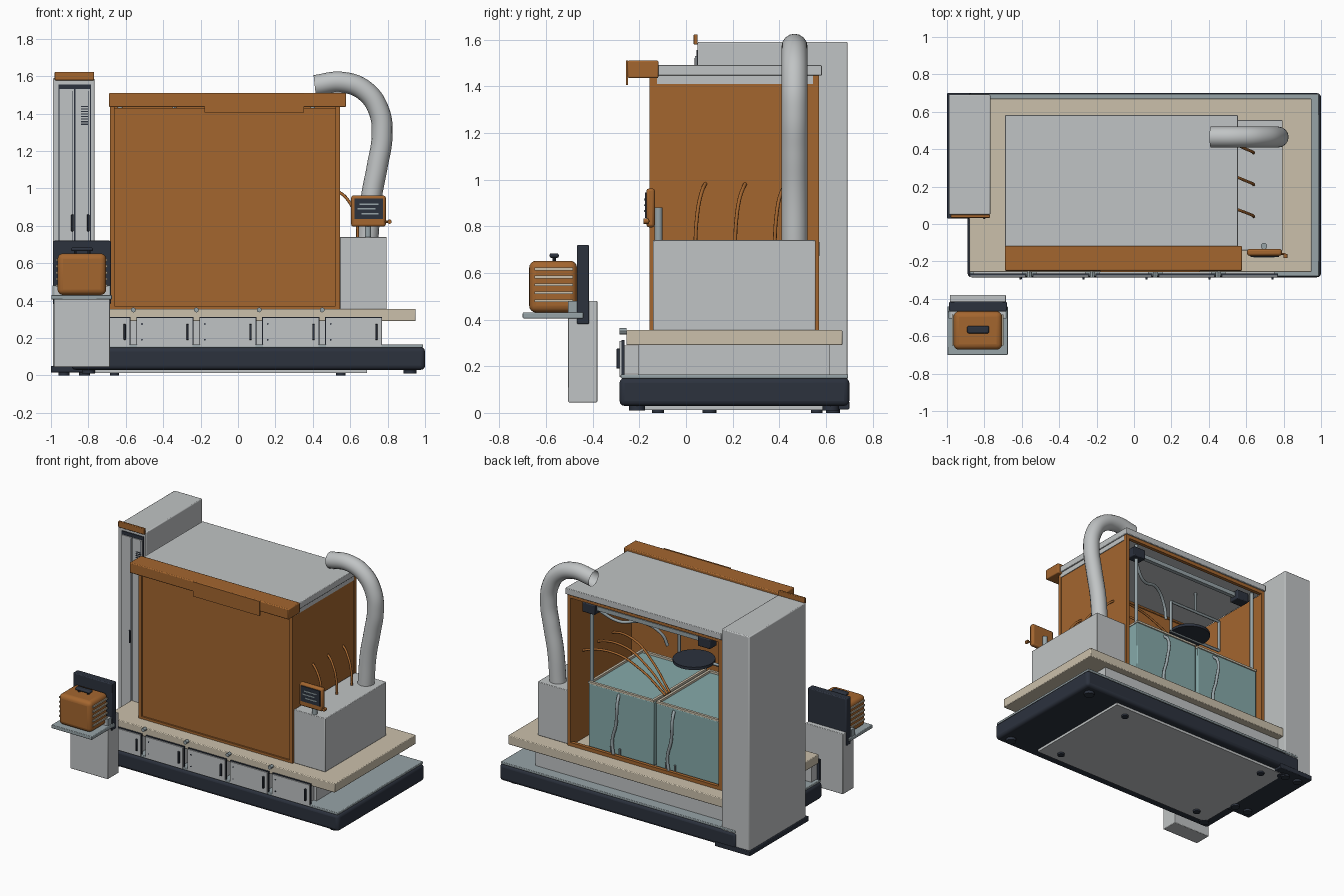
import bpy, math
from mathutils import Vector


def material(name, rgb):
    m = bpy.data.materials.new(name)
    m.diffuse_color = (*rgb, 1)
    return m


BROWN = material("copper brown", (0.37, 0.132, 0.028))
GREY = material("light grey", (0.53, 0.55, 0.555))
NAVY = material("dark navy", (0.025, 0.032, 0.048))
TEAL = material("tank teal", (0.24, 0.40, 0.40))
BEIGE = material("worktop beige", (0.60, 0.53, 0.41))
STEEL = material("blue grey steel", (0.31, 0.37, 0.39))


def box(name, x, y, z, mat, bevel=0.0, segments=2):
    """Box from (min, max) ranges, optionally with rounded edges."""
    bpy.ops.mesh.primitive_cube_add(size=1, location=[(a + b) / 2 for a, b in (x, y, z)])
    ob = bpy.context.object
    ob.name = name
    ob.scale = [b - a for a, b in (x, y, z)]
    bpy.ops.object.transform_apply(location=False, rotation=False, scale=True)
    ob.data.materials.append(mat)
    if bevel:
        mod = ob.modifiers.new("round", "BEVEL")
        mod.width, mod.segments = bevel, segments
        bpy.ops.object.shade_smooth_by_angle()
    return ob


def rod(name, a, b, radius, mat, sides=16):
    """Cylinder between two points."""
    a, b = Vector(a), Vector(b)
    bpy.ops.mesh.primitive_cylinder_add(vertices=sides, radius=radius, depth=(b - a).length,
                                        location=(a + b) / 2,
                                        rotation=(b - a).to_track_quat('Z', 'Y').to_euler())
    ob = bpy.context.object
    ob.name = name
    ob.data.materials.append(mat)
    bpy.ops.object.shade_smooth_by_angle()
    return ob


def tube(name, points, radius, mat, caps=True, res=2):
    """Smooth tube through points."""
    cu = bpy.data.curves.new(name, 'CURVE')
    cu.dimensions = '3D'
    cu.bevel_depth, cu.bevel_resolution = radius, res
    cu.use_fill_caps = caps
    cu.resolution_u = 8
    sp = cu.splines.new('BEZIER')
    sp.bezier_points.add(len(points) - 1)
    for bp, p in zip(sp.bezier_points, points):
        bp.co = p
        bp.handle_left_type = bp.handle_right_type = 'AUTO'
    ob = bpy.data.objects.new(name, cu)
    bpy.context.collection.objects.link(ob)
    cu.materials.append(mat)
    bpy.ops.object.select_all(action='DESELECT')
    ob.select_set(True)
    bpy.context.view_layer.objects.active = ob
    bpy.ops.object.convert(target='MESH')
    return bpy.context.object


# Base platform with underside plate, bolts and feet
box("base", (-0.89, 1.0), (-0.285, 0.70), (0.03, 0.15), NAVY, 0.022, 3)
box("base_deck", (-0.88, 0.99), (-0.28, 0.695), (0.148, 0.165), STEEL, 0.004)
box("underside_plate", (-0.80, 0.69), (-0.20, 0.64), (0.012, 0.032), GREY)
for x in (-0.66, 0.55):
    for y in (-0.12, 0.56):
        rod("plate_bolt", (x, y, 0.0), (x, y, 0.02), 0.025, NAVY)
for x in (-0.80, 0.92):
    for y in (-0.21, 0.62):
        rod("base_foot", (x, y, 0.01), (x, y, 0.04), 0.035, NAVY)

# Plinth cabinet and worktop
box("plinth", (-0.80, 0.77), (-0.205, 0.615), (0.164, 0.292), GREY)
box("worktop", (-0.88, 0.95), (-0.256, 0.67), (0.29, 0.355), BEIGE, 0.005)

# Row of drawers with handles, screws and worktop knobs
for i in range(5):
    x = -0.88 + 0.3365 * i
    box("drawer_edge", (x, x + 0.305), (-0.276, -0.264), (0.15, 0.312), NAVY)
    box("drawer_front", (x + 0.004, x + 0.301), (-0.284, -0.275), (0.154, 0.308), GREY)
    box("drawer_box", (x + 0.02, x + 0.285), (-0.265, -0.20), (0.168, 0.288), GREY)
    box("drawer_handle", (x + 0.268, x + 0.28), (-0.298, -0.282), (0.19, 0.275), NAVY, 0.003)
    for z in (0.19, 0.275):
        rod("drawer_screw", (x + 0.03, -0.286, z), (x + 0.03, -0.28, z), 0.005, NAVY, 8)
    if i:
        rod("worktop_knob", (x - 0.016, -0.285, 0.35), (x - 0.016, -0.255, 0.35), 0.013, STEEL, 12)

# Enclosure walls, open at the back
box("front_panel", (-0.675, 0.535), (-0.145, -0.125), (0.355, 1.43), BROWN)
for a, b in ((-0.685, -0.66), (0.52, 0.545)):
    box("front_post", (a, b), (-0.156, -0.125), (0.355, 1.45), BROWN)
    box("back_post", (a, b), (0.545, 0.57), (0.355, 1.45), BROWN)
box("front_sill", (-0.66, 0.52), (-0.156, -0.13), (0.355, 0.372), BROWN)
box("right_wall", (0.522, 0.54), (-0.13, 0.55), (0.355, 1.42), BROWN)
box("left_wall", (-0.68, -0.662), (-0.13, 0.55), (0.355, 1.42), BROWN)
for z0, z1 in ((0.355, 0.38), (1.42, 1.447)):
    box("back_rail", (-0.67, 0.53), (0.545, 0.57), (z0, z1), BROWN)
box("roof", (-0.69, 0.555), (-0.14, 0.582), (1.445, 1.49), GREY, 0.004)
box("roof_side_trim", (0.525, 0.545), (-0.13, 0.55), (1.41, 1.446), GREY)
box("header", (-0.69, 0.578), (-0.25, -0.118), (1.435, 1.51), BROWN, 0.006)
box("header_plate", (-0.18, 0.352), (-0.257, -0.249), (1.405, 1.51), BROWN)

# Twin tanks with rims and drain tubes
for a, b, t in ((-0.65, -0.13, -0.27), (-0.11, 0.41, 0.17)):
    box("tank", (a, b), (-0.08, 0.525), (0.36, 0.82), TEAL, 0.006)
    for y in (-0.08, 0.51):
        box("tank_rim", (a, b), (y, y + 0.018), (0.82, 0.835), BEIGE)
    for x in (a, b - 0.018):
        box("tank_rim", (x, x + 0.018), (-0.062, 0.51), (0.82, 0.835), BEIGE)
    tube("drain_tube", [(t, 0.52, 0.80), (t - 0.01, 0.55, 0.77), (t, 0.555, 0.6),
                        (t + 0.03, 0.555, 0.47), (t + 0.02, 0.555, 0.375)], 0.011, STEEL)
    for dx in (-0.02, 0.05):
        rod("drain_valve", (t + dx, 0.54, 0.36), (t + dx, 0.54, 0.42), 0.008, STEEL, 10)

# Inner gantry: posts, rail, motor blocks, disc and arm
for x in (-0.63, 0.40):
    rod("gantry_post", (x, 0.50, 0.82), (x, 0.50, 1.44), 0.013, STEEL)
box("gantry_rail", (-0.55, 0.42), (0.485, 0.515), (1.355, 1.385), STEEL)
for x in (-0.52, 0.40):
    box("motor_block", (x - 0.05, x + 0.05), (0.46, 0.54), (1.33, 1.40), NAVY, 0.006)
rod("disc", (-0.26, 0.28, 1.065), (-0.26, 0.28, 1.085), 0.14, NAVY, 32)
arm = [(-0.12, 0.25, 1.07), (-0.12, 0.25, 1.30), (-0.55, 0.25, 1.30), (-0.55, 0.25, 1.07)]
for p, q in zip(arm, arm[1:] + arm[:1]):
    rod("disc_arm", p, q, 0.011, STEEL, 12)
rod("disc_arm_hanger", (-0.34, 0.25, 1.30), (-0.34, 0.25, 1.446), 0.011, STEEL, 12)
tube("feed_tube", [(0.38, 0.47, 1.34), (0.25, 0.4, 1.26), (0.1, 0.36, 1.28),
                   (-0.02, 0.3, 1.2), (-0.05, 0.28, 1.12)], 0.011, STEEL)

# Right side unit with hoses running through the wall into the tanks
box("side_unit", (0.545, 0.795), (-0.142, 0.555), (0.354, 0.74), GREY, 0.004)
for y in (0.04, 0.21, 0.38):
    tube("cable", [(0.64, y, 0.73), (0.635, y + 0.005, 0.82), (0.60, y + 0.02, 0.92),
                   (0.53, y + 0.045, 0.985), (0.3, y * 0.7 + 0.13, 1.02),
                   (0.08, y * 0.4 + 0.24, 0.95), (-0.12, y * 0.15 + 0.35, 0.83)], 0.008, BROWN)
tube("exhaust_hose", [(0.41, 0.465, 1.55), (0.56, 0.465, 1.567), (0.68, 0.465, 1.52),
                      (0.755, 0.465, 1.41), (0.77, 0.465, 1.28), (0.745, 0.465, 1.12),
                      (0.713, 0.465, 0.95), (0.695, 0.465, 0.735)], 0.056, GREY, False, 6)

# Control display
rod("display_stem", (0.695, -0.118, 0.74), (0.695, -0.118, 0.88), 0.017, STEEL)
box("display_case", (0.605, 0.79), (-0.17, -0.133), (0.795, 0.962), BROWN, 0.012)
box("display_screen", (0.622, 0.775), (-0.176, -0.168), (0.835, 0.945), NAVY)
for z, a, b in ((0.915, 0.65, 0.75), (0.89, 0.64, 0.735), (0.865, 0.66, 0.75)):
    box("display_line", (a, b), (-0.179, -0.175), (z - 0.004, z + 0.004), STEEL)
rod("display_knob", (0.81, -0.182, 0.822), (0.81, -0.16, 0.822), 0.012, BROWN, 12)
rod("display_knob_arm", (0.78, -0.16, 0.822), (0.81, -0.16, 0.822), 0.006, BROWN, 8)

# Tall column cabinet
box("column", (-0.99, -0.768), (0.05, 0.692), (0.04, 1.59), GREY, 0.006)
box("column_foot", (-1.0, -0.72), (0.03, 0.70), (0.015, 0.05), NAVY, 0.004)
for x in (-0.93, -0.82):
    for y in (0.1, 0.63):
        rod("column_pad", (x, y, 0.0), (x, y, 0.02), 0.03, NAVY)
box("column_cap", (-0.98, -0.77), (0.033, 0.05), (1.578, 1.622), BROWN, 0.004)
box("door_surround", (-0.96, -0.785), (0.044, 0.052), (0.08, 1.555), NAVY)
for a, b in ((-0.954, -0.876), (-0.869, -0.791)):
    box("column_door", (a, b), (0.038, 0.046), (0.09, 1.53), GREY)
    box("door_groove", (b - 0.012, b - 0.008), (0.036, 0.039), (0.1, 1.52), NAVY)
    box("door_handle", (b - 0.016, b - 0.004), (0.028, 0.04), (0.77, 0.86), NAVY, 0.003)
for i in range(8):
    z = 1.34 + 0.0135 * i
    box("door_vent", (-0.84, -0.798), (0.035, 0.039), (z, z + 0.006), NAVY)

# Free-standing machine on a pedestal
box("pedestal", (-0.985, -0.685), (-0.505, -0.38), (0.045, 0.48), GREY, 0.004)
box("tray", (-0.998, -0.675), (-0.70, -0.44), (0.405, 0.43), STEEL, 0.004)
box("back_plate", (-0.988, -0.68), (-0.468, -0.415), (0.38, 0.72), NAVY, 0.006)
box("machine_body", (-0.965, -0.705), (-0.672, -0.467), (0.43, 0.652), BROWN, 0.03, 4)
for x in (-0.968, -0.702):
    for i in range(5):
        z = 0.475 + 0.034 * i
        box("machine_vent", (x - 0.004, x + 0.004), (-0.65, -0.485), (z, z + 0.012), BEIGE)
box("machine_handle", (-0.892, -0.775), (-0.585, -0.545), (0.664, 0.684), NAVY, 0.008)
for x in (-0.87, -0.797):
    rod("handle_stud", (x, -0.565, 0.645), (x, -0.565, 0.67), 0.008, NAVY, 10)
for x in (-0.985, -0.69):
    box("tray_bracket", (x - 0.008, x + 0.008), (-0.505, -0.465), (0.428, 0.48), STEEL)
